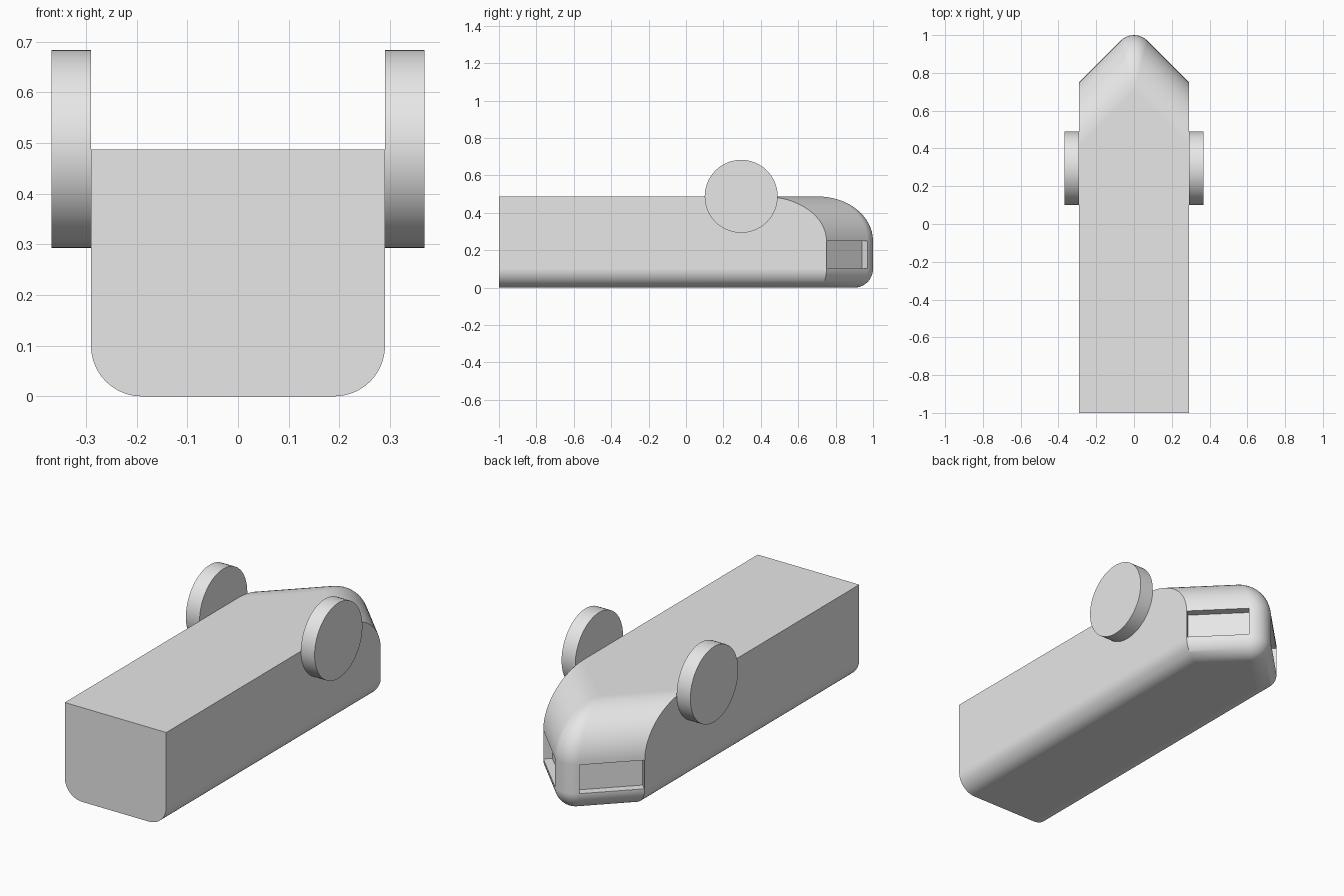
import bpy, bmesh
from math import sin, cos, pi, sqrt, radians
from mathutils import Matrix, Vector

cube = bpy.data.objects.get("Cube")
if cube:
    bpy.data.objects.remove(cube, do_unlink=True)

HALF_W, HEIGHT = 0.29, 0.487
APEX = 1.041            # where the two nose walls would meet unrounded
SMALL_R = 0.1           # lower edges and nose tip
SHOULDER = 0.25         # start of the large upper rounding
BIG_R = HEIGHT - SHOULDER
STEPS = 16

grey = bpy.data.materials.new("plain grey")
grey.use_nodes = True
grey.diffuse_color = (0.8, 0.8, 0.8, 1)
grey.node_tree.nodes["Principled BSDF"].inputs["Base Color"].default_value = (0.8, 0.8, 0.8, 1)


def make(name, bm):
    bmesh.ops.recalc_face_normals(bm, faces=bm.faces)
    mesh = bpy.data.meshes.new(name)
    bm.to_mesh(mesh)
    bm.free()
    mesh.materials.append(grey)
    obj = bpy.data.objects.new(name, mesh)
    bpy.context.collection.objects.link(obj)
    return obj


def activate(obj):
    bpy.ops.object.select_all(action='DESELECT')
    obj.select_set(True)
    bpy.context.view_layer.objects.active = obj


def smooth(obj):
    activate(obj)
    bpy.ops.object.shade_smooth_by_angle(angle=radians(30))
    mod = obj.modifiers.new("even shading", 'WEIGHTED_NORMAL')
    mod.keep_sharp = True


def section(side_inset, nose_inset, tip_r):
    """Plan outline of the body at one height, counter-clockwise."""
    w = HALF_W - side_inset
    apex = APEX - nose_inset * sqrt(2)
    centre = apex - tip_r * sqrt(2)
    angles = [pi / 4 + pi / 2 * i / STEPS for i in range(STEPS + 1)]
    tip = [(tip_r * cos(a), centre + tip_r * sin(a)) for a in angles]
    return [(w, -1), (w, apex - w)] + tip + [(-w, apex - w), (-w, -1)]


# Body: stacked plan outlines, rounded below and more broadly over the nose
levels = []
for i in range(STEPS + 1):
    a = pi / 2 * i / STEPS
    inset = SMALL_R * (1 - sin(a))
    levels.append((SMALL_R * (1 - cos(a)), section(inset, inset, SMALL_R - inset)))
for i in range(STEPS + 1):
    a = pi / 2 * i / STEPS
    levels.append((SHOULDER + BIG_R * sin(a),
                   section(0, BIG_R * (1 - cos(a)), SMALL_R * cos(a))))

bm = bmesh.new()
rings = [[bm.verts.new((x, y, z)) for x, y in outline] for z, outline in levels]
count = len(rings[0])
for low, high in zip(rings, rings[1:]):
    for i in range(count):
        j = (i + 1) % count
        bm.faces.new((low[i], low[j], high[j], high[i]))
bm.faces.new(rings[0][::-1])
bm.faces.new(rings[-1])
bmesh.ops.remove_doubles(bm, verts=bm.verts, dist=0.0001)
body = make("body", bm)

# Recessed slots in both nose walls
start, end = Vector((0.288, 0.753)), Vector((0.071, 0.970))
inward = Vector((-0.03, -0.03))
for side in (1, -1):
    bm = bmesh.new()
    plan = [start - inward, end - inward, end + inward, start + inward]
    base = bm.faces.new([bm.verts.new((side * p.x, p.y, 0.101)) for p in plan])
    grown = bmesh.ops.extrude_face_region(bm, geom=[base])
    top = [v for v in grown["geom"] if isinstance(v, bmesh.types.BMVert)]
    bmesh.ops.translate(bm, verts=top, vec=(0, 0, 0.148))
    cutter = make("slot_cutter", bm)
    cutter.hide_render = True
    cut = body.modifiers.new("slot", 'BOOLEAN')
    cut.operation, cut.solver, cut.object = 'DIFFERENCE', 'EXACT', cutter
    activate(body)
    bpy.ops.object.modifier_apply(modifier=cut.name)
    bpy.data.objects.remove(cutter, do_unlink=True)
smooth(body)

# Side discs standing proud of the upper edges
for side, name in ((1, "left_disc"), (-1, "right_disc")):
    bm = bmesh.new()
    place = Matrix.Translation((side * 0.329, 0.295, 0.488)) @ Matrix.Rotation(pi / 2, 4, 'Y')
    bmesh.ops.create_cone(bm, cap_ends=True, segments=72, radius1=0.195, radius2=0.195,
                          depth=0.078, matrix=place)
    smooth(make(name, bm))
